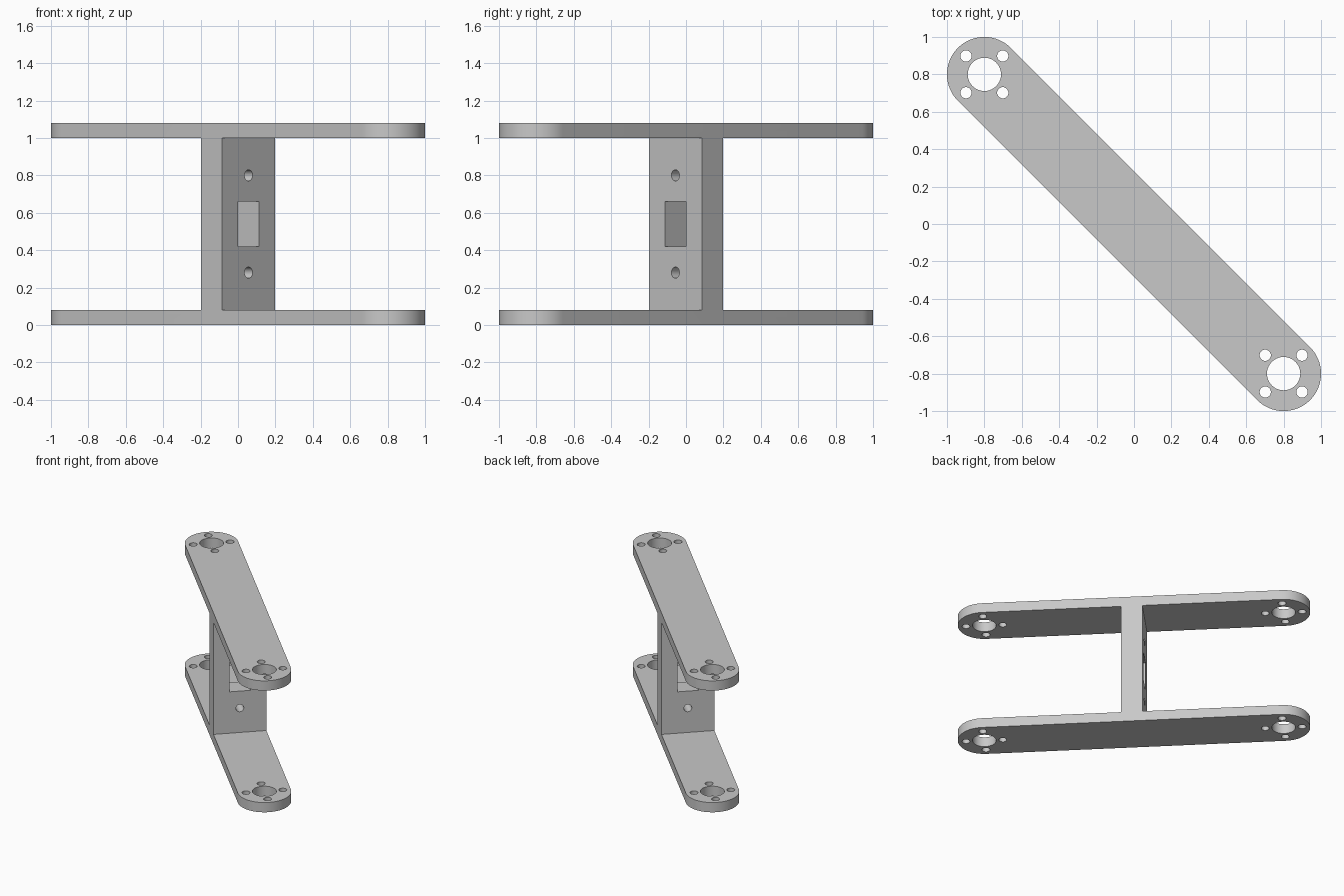
import bpy
import bmesh
from math import radians, pi, cos, sin
from mathutils import Matrix, Vector

cube = bpy.data.objects.get("Cube")
if cube:
    bpy.data.objects.remove(cube, do_unlink=True)

# Main sizes, in a frame whose x runs along the arms
REACH = 0.8 * 2 ** 0.5     # centre to arm-end hub
RADIUS = 0.2               # rounded end radius, half arm width
PLATE = 0.08               # arm thickness
HEIGHT = 1.08
POST = 0.08                # half thickness of the post
MID = HEIGHT / 2

grey = bpy.data.materials.new("plain grey")
grey.use_nodes = True
grey.diffuse_color = (0.58, 0.58, 0.58, 1)
grey.node_tree.nodes["Principled BSDF"].inputs["Base Color"].default_value = (0.58, 0.58, 0.58, 1)


def to_object(name, bm):
    bmesh.ops.recalc_face_normals(bm, faces=bm.faces[:])
    mesh = bpy.data.meshes.new(name)
    bm.to_mesh(mesh)
    bm.free()
    mesh.materials.append(grey)
    obj = bpy.data.objects.new(name, mesh)
    bpy.context.collection.objects.link(obj)
    return obj


def prism(name, points, direction):
    bm = bmesh.new()
    face = bm.faces.new([bm.verts.new(p) for p in points])
    out = bmesh.ops.extrude_face_region(bm, geom=[face])
    moved = [v for v in out["geom"] if isinstance(v, bmesh.types.BMVert)]
    bmesh.ops.translate(bm, verts=moved, vec=Vector(direction))
    return to_object(name, bm)


def add_cylinder(bm, radius, depth, matrix, segments=48):
    bmesh.ops.create_cone(bm, cap_ends=True, segments=segments, radius1=radius,
                          radius2=radius, depth=depth, matrix=matrix)


def apply_boolean(target, cutter, operation):
    cutter.hide_render = True
    mod = target.modifiers.new(operation.lower(), 'BOOLEAN')
    mod.operation = operation
    mod.solver = 'EXACT'
    mod.object = cutter
    bpy.context.view_layer.objects.active = target
    bpy.ops.object.modifier_apply(modifier=mod.name)
    bpy.data.objects.remove(cutter, do_unlink=True)


# I-shaped side profile: two arms joined by the post
top = HEIGHT - PLATE
half = [(1.5, 0), (1.5, PLATE), (POST, PLATE), (POST, top), (1.5, top), (1.5, HEIGHT)]
profile = half + [(-x, z) for x, z in reversed(half)]
bracket = prism("double_arm_bracket", [(x, -0.3, z) for x, z in profile], (0, 0.6, 0))

# Long rounded outline that trims the arms and post
STEPS = 40
outline = []
for side in (1, -1):
    for i in range(STEPS + 1):
        a = -pi / 2 + pi * i / STEPS
        outline.append((side * (REACH + RADIUS * cos(a)), side * RADIUS * sin(a), -0.1))
trim = prism("outline_cutter", outline, (0, 0, HEIGHT + 0.2))
apply_boolean(bracket, trim, 'INTERSECT')

# Hub bores, each ringed by four bolt holes
bm = bmesh.new()
for side in (1, -1):
    hub = Vector((side * REACH, 0, MID))
    add_cylinder(bm, 0.089, HEIGHT + 0.3, Matrix.Translation(hub), 64)
    for k in range(4):
        offset = Vector((0.139 * cos(k * pi / 2), 0.139 * sin(k * pi / 2), 0))
        add_cylinder(bm, 0.03, HEIGHT + 0.3, Matrix.Translation(hub + offset), 32)

# Post window with a screw hole above and below
turn = Matrix.Rotation(pi / 2, 4, 'Y')
for side in (1, -1):
    add_cylinder(bm, 0.03, 0.4, Matrix.Translation((0, 0, MID + side * 0.26)) @ turn, 32)
bmesh.ops.create_cube(bm, size=1, matrix=Matrix.Translation((0, 0, MID))
                      @ Matrix.Diagonal((0.4, 0.16, 0.24, 1)))
apply_boolean(bracket, to_object("hole_cutters", bm), 'DIFFERENCE')

# Turn the arms onto the diagonal and smooth the curved walls
bracket.data.transform(Matrix.Rotation(radians(-45), 4, 'Z'))
bpy.ops.object.select_all(action='DESELECT')
bracket.select_set(True)
bpy.context.view_layer.objects.active = bracket
bpy.ops.object.shade_smooth_by_angle(angle=radians(30))
